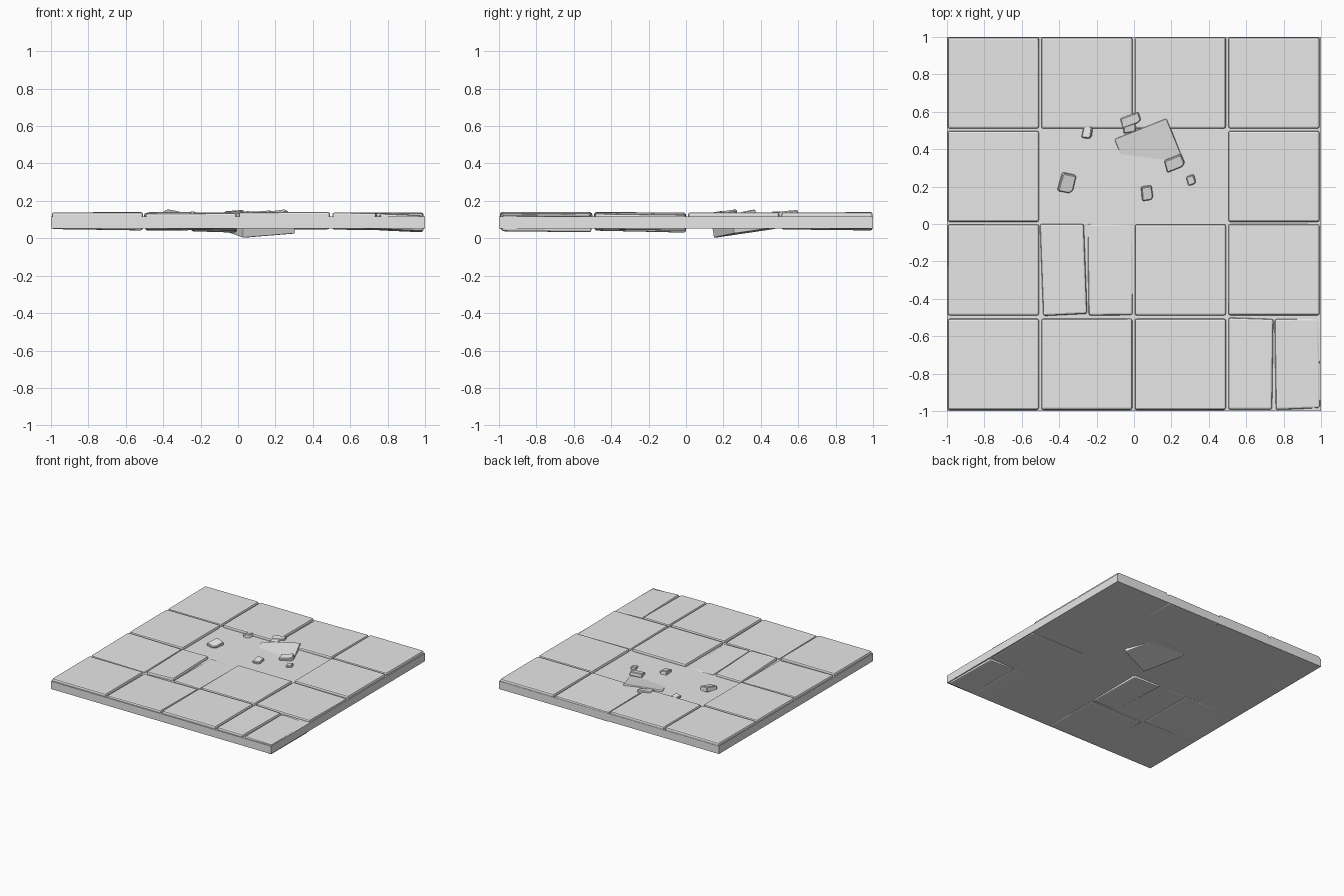
import bpy, bmesh
from math import radians
from mathutils import Matrix, Vector

cube = bpy.data.objects.get("Cube")
if cube:
    bpy.data.objects.remove(cube, do_unlink=True)

stone = bpy.data.materials.new("pale_grey_stone")
stone.use_nodes = True
GREY = (0.8, 0.8, 0.8, 1)
stone.diffuse_color = GREY
stone.node_tree.nodes["Principled BSDF"].inputs["Base Color"].default_value = GREY

THICK = 0.085      # tile thickness
TOP = 0.138        # usual tile top


def prism(name, outline, thick, loc, slope=(0, 0), turn=0, bevel=0.011, segments=2):
    """Extrude a flat outline about its middle, bevel it, then tilt it by x/y slope."""
    bm = bmesh.new()
    face = bm.faces.new([bm.verts.new((x, y, -thick / 2)) for x, y in outline])
    ext = bmesh.ops.extrude_face_region(bm, geom=[face])
    verts = [v for v in ext["geom"] if isinstance(v, bmesh.types.BMVert)]
    bmesh.ops.translate(bm, vec=(0, 0, thick), verts=verts)
    bmesh.ops.recalc_face_normals(bm, faces=bm.faces)
    if bevel:
        bmesh.ops.bevel(bm, geom=list(bm.edges), offset=bevel, segments=segments,
                        profile=0.5, affect='EDGES', clamp_overlap=True)
    mesh = bpy.data.meshes.new(name)
    bm.to_mesh(mesh)
    bm.free()
    mesh.materials.append(stone)
    ob = bpy.data.objects.new(name, mesh)
    bpy.context.collection.objects.link(ob)
    normal = Vector((-slope[0], -slope[1], 1))
    tilt = Vector((0, 0, 1)).rotation_difference(normal).to_matrix().to_4x4()
    ob.matrix_world = Matrix.Translation(loc) @ tilt @ Matrix.Rotation(radians(turn), 4, 'Z')
    return ob


def rect(w, d):
    return [(-w / 2, -d / 2), (w / 2, -d / 2), (w / 2, d / 2), (-w / 2, d / 2)]


# Base slab
prism("base_slab", rect(2, 2), 0.064, (0, 0, 0.084), bevel=0)

# Whole tiles: rows run front to back, columns left to right in plan
COLS = (-0.752, -0.252, 0.248, 0.748)
ROWS = (-0.75, -0.245, 0.255, 0.754)
GAPS = {(3, 0), (1, 1), (1, 2), (2, 2)}          # split or missing tiles
UNEVEN = {                                       # height change, x slope, y slope
    (1, 0): (-0.007, 0.008, -0.012),
    (0, 1): (-0.005, -0.015, 0.010),
    (3, 1): (-0.006, -0.012, -0.014),
    (2, 3): (-0.005, 0.014, -0.012),
    (2, 0): (0.002, 0.004, 0.0),
    (0, 3): (0.0, 0.003, 0.006),
}
for r, y in enumerate(ROWS):
    for c, x in enumerate(COLS):
        if (c, r) in GAPS:
            continue
        dz, sx, sy = UNEVEN.get((c, r), (0, 0, 0))
        prism(f"floor_tile_{r + 1}_{c + 1}", rect(0.487, 0.487), THICK,
              (x, y, TOP - THICK / 2 + dz), (sx, sy))

# Tiles split in two, with sunken right halves
HALVES = {
    "split_tile_inner_left": ([(-0.485, -0.492), (-0.25, -0.48), (-0.268, 0), (-0.503, 0)], 0, (0.01, -0.01)),
    "split_tile_inner_right": ([(-0.243, -0.49), (-0.008, -0.488), (-0.005, 0), (-0.25, 0)], -0.014, (-0.03, -0.022)),
    "split_tile_outer_left": ([(0.505, -0.993), (0.738, -0.993), (0.745, -0.508), (0.505, -0.5)], -0.001, (-0.01, 0)),
    "split_tile_outer_right": ([(0.757, -0.994), (0.994, -0.985), (0.99, -0.505), (0.75, -0.508)], -0.013, (-0.045, -0.012)),
}
for name, (pts, dz, slope) in HALVES.items():
    cx = sum(p[0] for p in pts) / 4
    cy = sum(p[1] for p in pts) / 4
    prism(name, [(x - cx, y - cy) for x, y in pts], THICK,
          (cx, cy, TOP - THICK / 2 + dz), slope)

# Large shard sunk through the slab
prism("sunken_shard", rect(0.30, 0.345), 0.08, (0.10, 0.355, 0.076),
      (0.02, 0.155), 22, bevel=0.006)

# Loose rubble: position, size, slope, turn
RUBBLE = [
    ((-0.36, 0.22, 0.123), (0.08, 0.10, 0.04), (-0.15, 0.2), -12),
    ((-0.25, 0.49, 0.122), (0.05, 0.065, 0.035), (0.2, -0.1), -8),
    ((0.068, 0.165, 0.122), (0.06, 0.075, 0.035), (-0.1, 0.15), 8),
    ((0.305, 0.235, 0.118), (0.045, 0.05, 0.03), (0.1, 0.15), 20),
    ((0.215, 0.325, 0.128), (0.105, 0.065, 0.032), (0.05, 0.2), 22),
    ((-0.02, 0.555, 0.133), (0.11, 0.055, 0.025), (0.04, 0.12), 20),
    ((-0.025, 0.515, 0.122), (0.07, 0.05, 0.03), (0.0, 0.2), 10),
]
for i, (loc, (w, d, h), slope, turn) in enumerate(RUBBLE):
    # each chunk is a rectangle with one clipped corner
    outline = [(-w / 2, -d / 2), (w * 0.3, -d / 2), (w / 2, -d * 0.3),
               (w / 2, d / 2), (-w * 0.42, d / 2)]
    prism(f"rubble_chunk_{i + 1}", outline, h, loc, slope, turn, bevel=0.005, segments=1)
